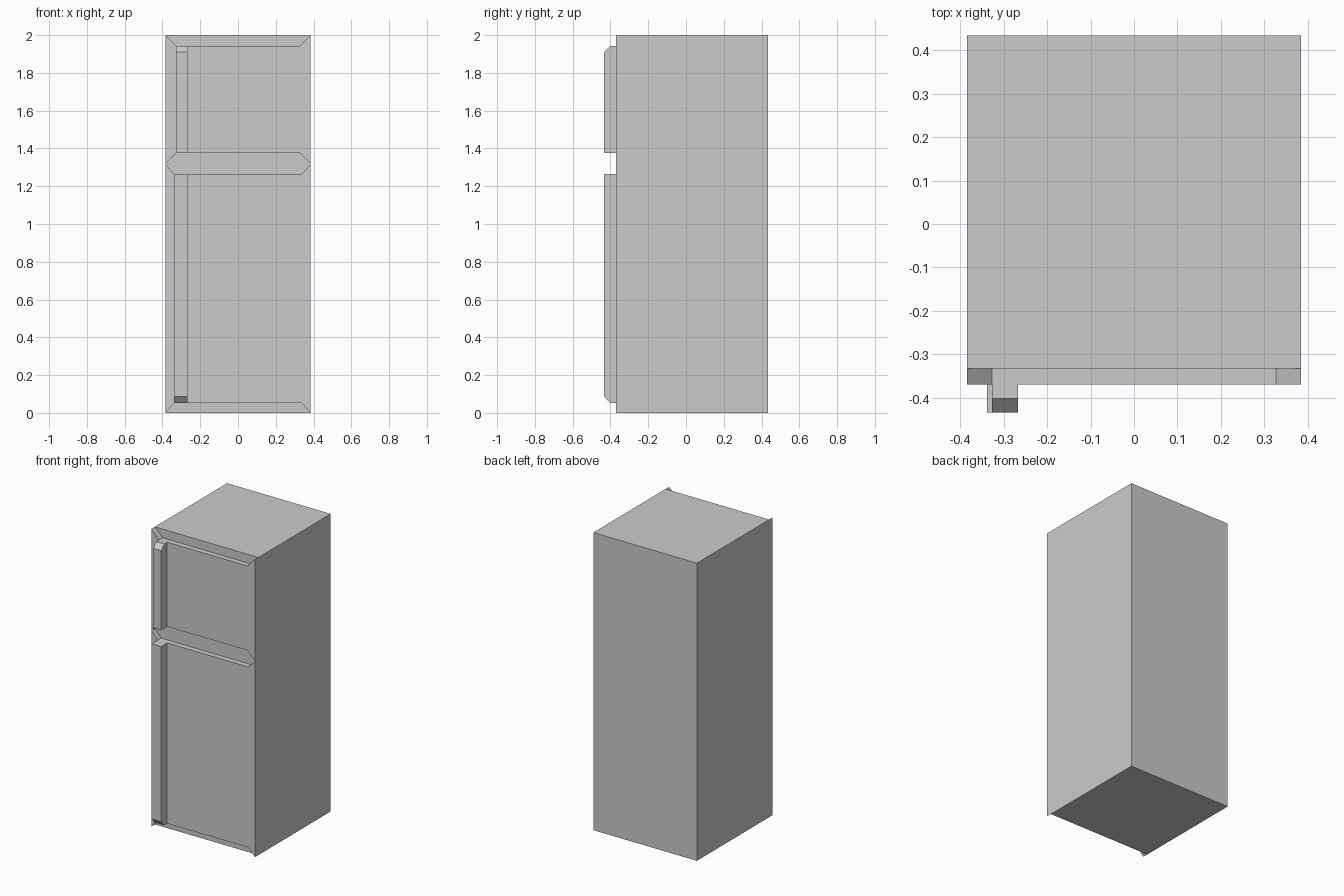
import bpy

if "Cube" in bpy.data.objects:
    bpy.data.objects.remove(bpy.data.objects["Cube"])

W = 0.385                             # half width
FRONT, RECESS, BACK, GRIP = -0.37, -0.333, 0.434, -0.434
UP, LOW = 0.327, 0.338                # half width of the upper / lower door ledges


def make(name, verts, faces):
    mesh = bpy.data.meshes.new(name)
    mesh.from_pydata(verts, [], faces)
    mesh.update()
    obj = bpy.data.objects.new(name, mesh)
    bpy.context.collection.objects.link(obj)


def prism(name, near, far, cap_far=False, skip_sides=()):
    """Sweep outline near (counter-clockwise seen from outside) to far."""
    n = len(near)
    faces = [tuple(range(n))]
    faces += [(i, n + i, n + (i + 1) % n, (i + 1) % n)
              for i in range(n) if i not in skip_sides]
    if cap_far:
        faces.append(tuple(range(2 * n - 1, n - 1, -1)))
    make(name, near + far, faces)


def symmetric(half):
    """Complete a right-half (x, z) outline, listed bottom to top."""
    return half + [(-x, z) for x, z in reversed(half)]


def at_y(outline, y):
    return [(x, y, z) for x, z in outline]


# Cabinet shell, open at the front where the doors and recesses close it
box = symmetric([(W, 0), (W, 2)])
make("cabinet", at_y(box, RECESS) + at_y(box, BACK),
     [(i, 4 + i, 4 + (i + 1) % 4, (i + 1) % 4) for i in range(4)] + [(7, 6, 5, 4)])

# Doors with pointed corners that run out to the cabinet edges
doors = {
    "lower_door": [(LOW, 0.052), (W, 0), (W, 1.317), (LOW, 1.265)],
    "upper_door": [(UP, 1.375), (W, 1.317), (W, 2), (UP, 1.942)],
}
for name, half in doors.items():
    outline = symmetric(half)
    prism(name, at_y(outline, FRONT), at_y(outline, RECESS))

# Recessed strips above, between and below the doors
recesses = {
    "bottom_recess": [(W, 0), (LOW, 0.052)],
    "middle_recess": [(LOW, 1.265), (W, 1.317), (UP, 1.375)],
    "top_recess": [(UP, 1.942), (W, 2)],
}
for name, half in recesses.items():
    outline = at_y(symmetric(half), RECESS)
    make(name, outline, [tuple(range(len(outline)))])

# Handles: side profiles (y, z) with one chamfered end, open against the door
handles = {
    "upper_handle": (-UP, [(FRONT, 1.942), (-0.402, 1.942), (GRIP, 1.91),
                           (GRIP, 1.375), (FRONT, 1.375)]),
    "lower_handle": (-LOW, [(FRONT, 1.265), (GRIP, 1.265), (GRIP, 0.088),
                            (-0.402, 0.052), (FRONT, 0.052)]),
}
for name, (left, profile) in handles.items():
    prism(name, [(-0.267, y, z) for y, z in profile],
          [(left, y, z) for y, z in profile], cap_far=True, skip_sides=(4,))
